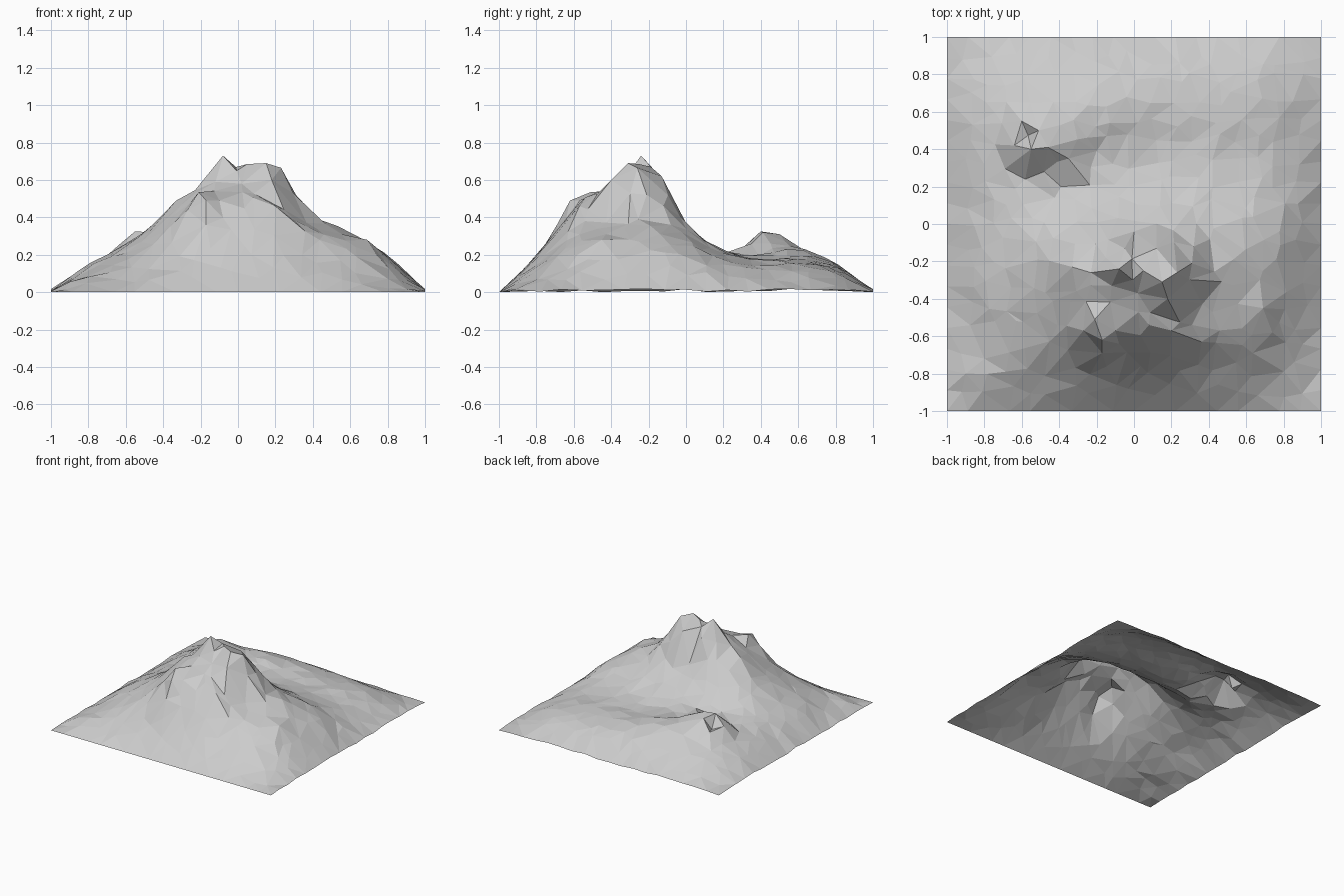
import bpy, math, random
from mathutils import Vector
from mathutils.geometry import delaunay_2d_cdt

if "Cube" in bpy.data.objects:
    bpy.data.objects.remove(bpy.data.objects["Cube"])

random.seed(4)
N = 18            # facets along each side
STEP = 2 / N

# Coarse relief in hundredths: rows run front to back, columns left to right, 0.2 apart
RELIEF = [
    [8, 11, 15, 18, 19, 18, 15, 12, 7],
    [11, 19, 30, 42, 44, 41, 31, 25, 14],
    [14, 24, 37, 52, 57, 54, 36, 30, 18],
    [15, 25, 41, 56, 68, 66, 42, 32, 20],
    [14, 22, 30, 36, 36, 36, 32, 27, 18],
    [13, 18, 19, 21, 22, 22, 21, 18, 13],
    [13, 22, 28, 21, 18, 17, 17, 15, 11],
    [12, 19, 23, 23, 20, 18, 17, 15, 10],
    [7, 12, 14, 15, 15, 14, 13, 11, 7],
]

# Crags: exact points for the summit, the front ledge, the spurs and the small rear outcrop
SUMMIT = [(-.08, -.24, .73), (.05, -.25, .685), (.15, -.31, .69), (.23, -.26, .665),
          (-.12, -.33, .59), (.02, -.37, .58), (.18, -.4, .6), (.31, -.21, .52),
          (-.15, -.18, .58), (-.05, -.13, .61), (.12, -.13, .62), (0, -.04, .41),
          (-.23, -.26, .545), (-.33, -.23, .49)]
LEDGE = [(-.17, -.69, .36), (-.17, -.62, .49), (-.1, -.57, .49), (.08, -.54, .505),
         (-.21, -.51, .535), (-.27, -.57, .44), (.2, -.57, .46)]
SPURS = [(.31, -.54, .38), (.36, -.63, .325), (.42, -.47, .34), (.69, -.45, .28),
         (.74, -.58, .2), (-.9, -.8, .055), (-.8, -.72, .085)]
OUTCROP = [(-.55, .4, .325), (-.46, .41, .32), (-.35, .35, .26), (-.51, .5, .31),
           (-.48, .28, .21), (-.39, .53, .27), (-.64, .42, .25), (-.6, .55, .24),
           (-.39, .2, .19), (-.13, .54, .23), (-.2, .39, .195)]


def cubic(v, t):
    # Catmull-Rom sample of a row padded with zeros at the borders
    v = [0] + list(v) + [0]
    f = (t + 1) / 0.2
    i = min(max(int(f), 0), len(v) - 2)
    f -= i
    a = v[i - 1] if i else -v[1]
    d = v[i + 2] if i + 2 < len(v) else -v[-2]
    b, c = v[i], v[i + 1]
    return b + .5 * f * (c - a + f * (2*a - 5*b + 4*c - d + f * (3*(b - c) + d - a)))


def height(x, y):
    return max(0, cubic([cubic(row, x) for row in RELIEF], y) / 100)


# Scattered ground points, leaving room around the crags
crags = SUMMIT + LEDGE + SPURS + OUTCROP
points = list(crags)
for j in range(N + 1):
    for i in range(N + 1):
        x, y = -1 + i * STEP, -1 + j * STEP
        if i in (0, N) or j in (0, N):
            z = 0 if j == 0 or (i in (0, N) and j == N) else random.uniform(0, .018)
            points.append((x, y, z))
            continue
        x += random.uniform(-.36, .36) * STEP
        y += random.uniform(-.36, .36) * STEP
        if all(math.hypot(x - c[0], y - c[1]) > .06 for c in crags):
            points.append((x, y, height(x, y) + random.uniform(-.006, .006)))

# Mountain sheet: triangulate in plan, then lift each point to its height
flat = [Vector(p[:2]) for p in points]
out, _, faces, origin, _, _ = delaunay_2d_cdt(flat, [], [], 0, 1e-5)
verts = [(v.x, v.y, points[o[0]][2]) for v, o in zip(out, origin)]
mesh = bpy.data.meshes.new("mountain")
mesh.from_pydata(verts, [], faces)
mesh.update()
mountain = bpy.data.objects.new("mountain", mesh)
bpy.context.collection.objects.link(mountain)
